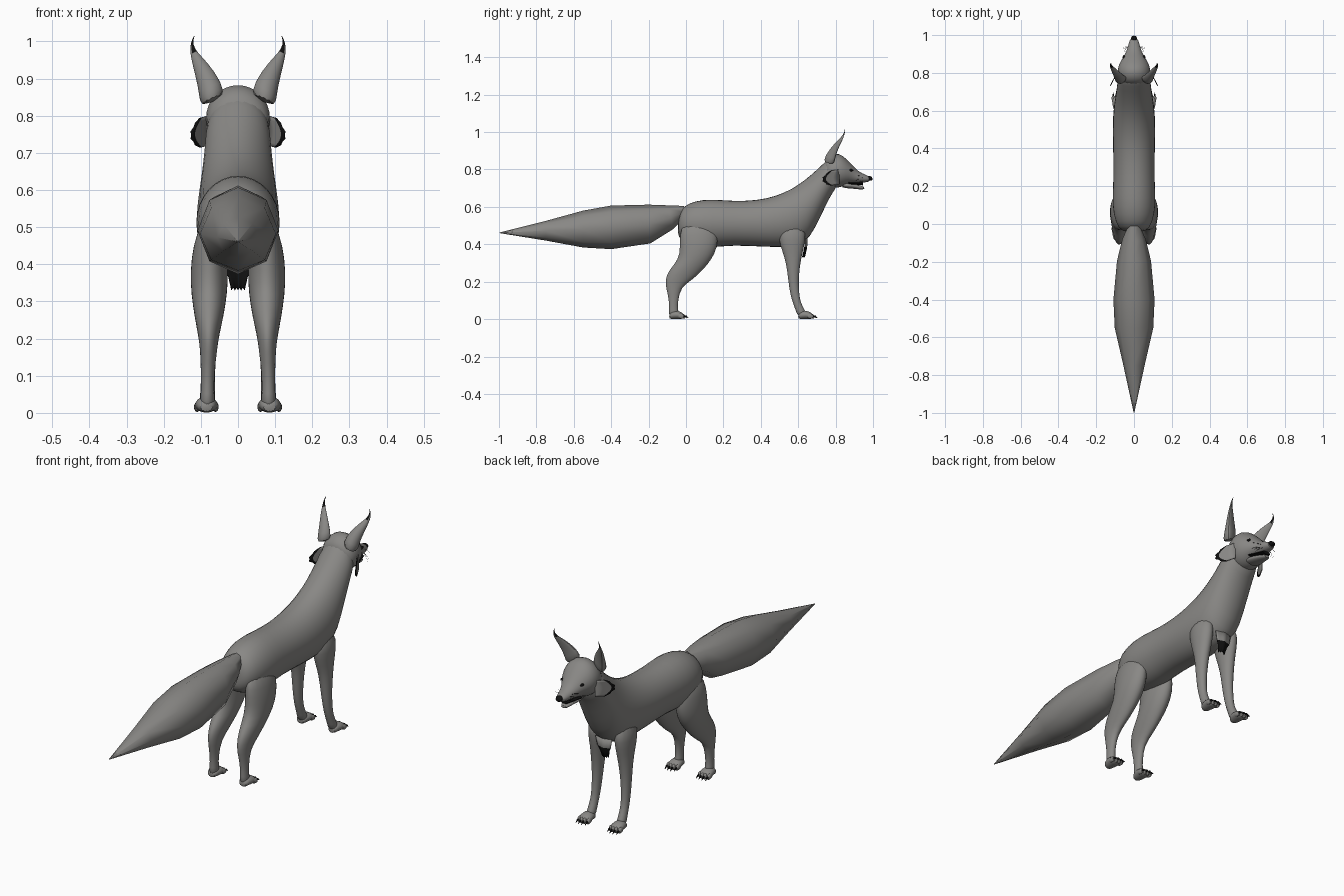
import bpy, bmesh, math
from mathutils import Vector

cube = bpy.data.objects.get("Cube")
if cube:
    bpy.data.objects.remove(cube, do_unlink=True)


def material(name, rgb):
    m = bpy.data.materials.new(name)
    m.use_nodes = True
    m.diffuse_color = (*rgb, 1)
    m.node_tree.nodes["Principled BSDF"].inputs["Base Color"].default_value = (*rgb, 1)
    return m


GREY = material("grey fur", (0.25, 0.245, 0.235))
BLACK = material("black", (0.005, 0.005, 0.005))


def finish(name, bm, mats, subsurf=0, mirror=False, angle=60):
    bmesh.ops.recalc_face_normals(bm, faces=bm.faces)
    me = bpy.data.meshes.new(name)
    bm.to_mesh(me)
    bm.free()
    ob = bpy.data.objects.new(name, me)
    bpy.context.collection.objects.link(ob)
    for m in mats:
        me.materials.append(m)
    bpy.ops.object.select_all(action="DESELECT")
    ob.select_set(True)
    bpy.context.view_layer.objects.active = ob
    bpy.ops.object.shade_smooth_by_angle(angle=math.radians(angle))
    if mirror:
        ob.modifiers.new("mirror", "MIRROR").use_mirror_merge = False
    if subsurf:
        ob.modifiers.new("smooth", "SUBSURF").levels = subsurf
        ob.modifiers["smooth"].render_levels = subsurf
    return ob


def ring(centre, u, v, n=16, cup=0):
    """Ellipse with half axes u and v; cup hollows the +v side."""
    pts = []
    for i in range(n):
        a = 2 * math.pi * (i + 0.5 * (n > 8)) / n
        s = math.sin(a)
        pts.append(Vector(centre) + Vector(u) * math.cos(a) + Vector(v) * (s - cup * max(s, 0)))
    return pts


def loft(name, rings, mats=(GREY,), dark=None, **kw):
    bm = bmesh.new()
    loops = [[bm.verts.new(p) for p in r] for r in rings]
    n = len(loops[0])
    for a, b in zip(loops, loops[1:]):
        for i in range(n):
            bm.faces.new((a[i], a[(i + 1) % n], b[(i + 1) % n], b[i]))
    bm.faces.new(loops[0])
    bm.faces.new(loops[-1])
    for f in bm.faces:
        f.material_index = int(bool(dark and dark(f.calc_center_median())))
    return finish(name, bm, mats, **kw)


def spine(stations, n=16, x=0):
    """Rings from top (y, z), bottom (y, z) and half width."""
    out = []
    for yt, zt, yb, zb, w in stations:
        t, b = Vector((x, yt, zt)), Vector((x, yb, zb))
        out.append(ring((t + b) / 2, (w, 0, 0), (t - b) / 2, n))
    return out


def card(name, rows, dark_rows, mirror=False):
    """Thin sheet of fur; the last rows of faces are black."""
    bm = bmesh.new()
    vs = [[bm.verts.new(p) for p in r] for r in rows]
    for j in range(len(vs) - 1):
        for i in range(len(vs[0]) - 1):
            f = bm.faces.new((vs[j][i], vs[j][i + 1], vs[j + 1][i + 1], vs[j + 1][i]))
            f.material_index = int(j >= len(vs) - 1 - dark_rows)
    ob = finish(name, bm, (GREY, BLACK), mirror=mirror)
    ob.modifiers.new("thickness", "SOLIDIFY").thickness = 0.004
    return ob


# Trunk and neck
loft("body", spine([
    (-.04, .55, -.045, .46, .04), (-.02, .605, -.035, .42, .085), (.05, .635, .05, .385, .113),
    (.13, .645, .16, .38, .117), (.25, .633, .25, .393, .11), (.38, .637, .40, .385, .113),
    (.48, .66, .53, .38, .115), (.57, .70, .635, .395, .112), (.64, .75, .69, .48, .102),
    (.70, .80, .745, .60, .092), (.76, .86, .785, .68, .088), (.80, .875, .81, .70, .07)]),
    subsurf=1)

# Bushy faceted tail
loft("tail", spine([
    (-.01, .605, -.01, .54, .03), (-.09, .608, -.07, .48, .062), (-.2, .612, -.19, .405, .09),
    (-.4, .607, -.4, .374, .109), (-.55, .58, -.55, .383, .102), (-.75, .525, -.75, .42, .056),
    (-.998, .463, -.998, .46, .002)], 8), subsurf=0)

# Head with muzzle, lower jaw and nose
loft("head", spine([
    (.73, .84, .75, .71, .07), (.77, .88, .78, .70, .088), (.82, .892, .82, .70, .09),
    (.86, .855, .85, .715, .077), (.89, .825, .88, .725, .056), (.92, .79, .91, .725, .04),
    (.96, .772, .955, .73, .028), (.985, .762, .985, .735, .02)]), subsurf=1)
loft("lower_jaw", spine([
    (.84, .735, .82, .70, .05), (.89, .728, .89, .698, .033), (.93, .716, .93, .692, .023),
    (.955, .708, .955, .693, .014)], 12), subsurf=1)
loft("mouth_line", spine([
    (.87, .734, .87, .72, .049), (.91, .73, .91, .718, .035), (.945, .73, .945, .715, .022)], 12),
    mats=(BLACK,))
loft("nose", spine([
    (.97, .767, .97, .742, .014), (.985, .768, .985, .738, .019), (.998, .757, .998, .742, .01)], 12),
    mats=(BLACK,), subsurf=1)

# Ears: hollow at the front, with a thin curling black tip
ear = [(.066, .775, .835, .034, .045), (.074, .785, .875, .03, .036), (.088, .80, .91, .024, .026),
       (.106, .82, .945, .016, .017), (.12, .838, .97, .008, .009), (.1245, .846, .99, .004, .004),
       (.122, .85, 1.005, .002, .002), (.117, .85, 1.016, .001, .001)]
loft("ears", [ring((x, y, z), (w, .3 * w, -.5 * w), (-.3 * d, d, 0), 12, .7)
              for x, y, z, w, d in ear],
     (GREY, BLACK), lambda c: c.z > .98, subsurf=1, mirror=True)

# Eyes
bm = bmesh.new()
bmesh.ops.create_uvsphere(bm, u_segments=12, v_segments=8, radius=1)
bmesh.ops.scale(bm, vec=(.006, .013, .006), verts=bm.verts)
bmesh.ops.translate(bm, vec=(.054, .882, .796), verts=bm.verts)
finish("eyes", bm, (BLACK,), mirror=True)

# Cheek ruffs with a ragged black fringe
rows = []
for t in (0, .4, .85, 1):
    row = []
    for i in range(9):
        s = i / 8
        reach = t * (.4 + .6 * math.sin(math.pi * min(1, s * .9 + .05)))
        if t == 1:
            reach += .08 * (i % 2)
        row.append((.082 + .044 * reach, .82 - .085 * reach, .80 - .08 * s - .012 * reach))
    rows.append(row)
card("cheek_ruffs", rows, 1, mirror=True)

# Chest tuft with a ragged black end
rows = []
for y, z, w in ((.65, .43, .045), (.648, .385, .036), (.644, .365, .026), (.636, .33, .018)):
    rows.append([(w * k / 4, y - .012 * abs(k) / 4, z + .008 * (k % 2) * (z < .35))
                 for k in range(-4, 5)])
card("chest_tuft", rows, 2)

# Legs: rows of height, back y, front y, inner x, outer x
legs = {
    "hind_legs": [(.52, -.02, .15, .03, .10), (.45, -.035, .175, .03, .122), (.38, -.035, .168, .025, .13),
                  (.32, -.04, .14, .028, .127), (.26, -.095, .09, .038, .118), (.21, -.113, .035, .05, .108),
                  (.17, -.108, -.027, .056, .102), (.10, -.09, -.042, .064, .10), (.05, -.092, -.045, .064, .10),
                  (.012, -.094, -.03, .06, .106)],
    "front_legs": [(.50, .49, .64, .03, .108), (.42, .495, .64, .03, .113), (.36, .515, .625, .036, .107),
                   (.30, .535, .612, .045, .105), (.22, .545, .602, .053, .102), (.14, .555, .605, .06, .10),
                   (.09, .57, .612, .062, .10), (.05, .585, .635, .062, .102), (.015, .595, .65, .06, .106)],
}
for name, rows in legs.items():
    loft(name, [ring(((a + b) / 2, (p + q) / 2, z), ((b - a) / 2, 0, 0), (0, (q - p) / 2, 0))
                for z, p, q, a, b in rows], subsurf=1, mirror=True)

# Paws, toes and claws
for label, toe in (("hind", .0), ("front", .69)):
    loft(label + "_paws", spine([
        (toe - .09, .03, toe - .092, .0, .02), (toe - .07, .048, toe - .07, .0, .028),
        (toe - .035, .044, toe - .035, .0, .034), (toe - .012, .03, toe - .012, .0, .03)], 12, .085),
        subsurf=1, mirror=True)
    for i in range(4):
        x, y = .0605 + .0165 * i, toe - .006 * abs(i - 1.5)
        loft(f"{label}_toe_{i + 1}", spine([
            (y - .035, .028, y - .035, .004, .007), (y - .014, .034, y - .014, .0, .0105),
            (y, .023, y, .002, .007)], 8, x), subsurf=1, mirror=True)
        loft(f"{label}_claw_{i + 1}", spine([
            (y - .008, .022, y - .008, .01, .004), (y + .006, .02, y + .006, .009, .003),
            (y + .016, .007, y + .016, .005, .001)], 6, x), (BLACK,), mirror=True)

# Whiskers
for i in range(5):
    a = -.5 + .25 * i
    p = Vector((.024, .945 - .008 * (i % 3), .74 + .005 * i))
    d = Vector((.035, -.022 + .012 * (i % 2), .035 * a))
    loft(f"whiskers_{i + 1}", [ring(p + d * t + Vector((0, 0, -.01 * t * t)), (0, r, 0), (0, 0, r), 4)
                               for t, r in ((0, .0008), (.5, .0006), (1, .0003))],
         (BLACK,), mirror=True)
